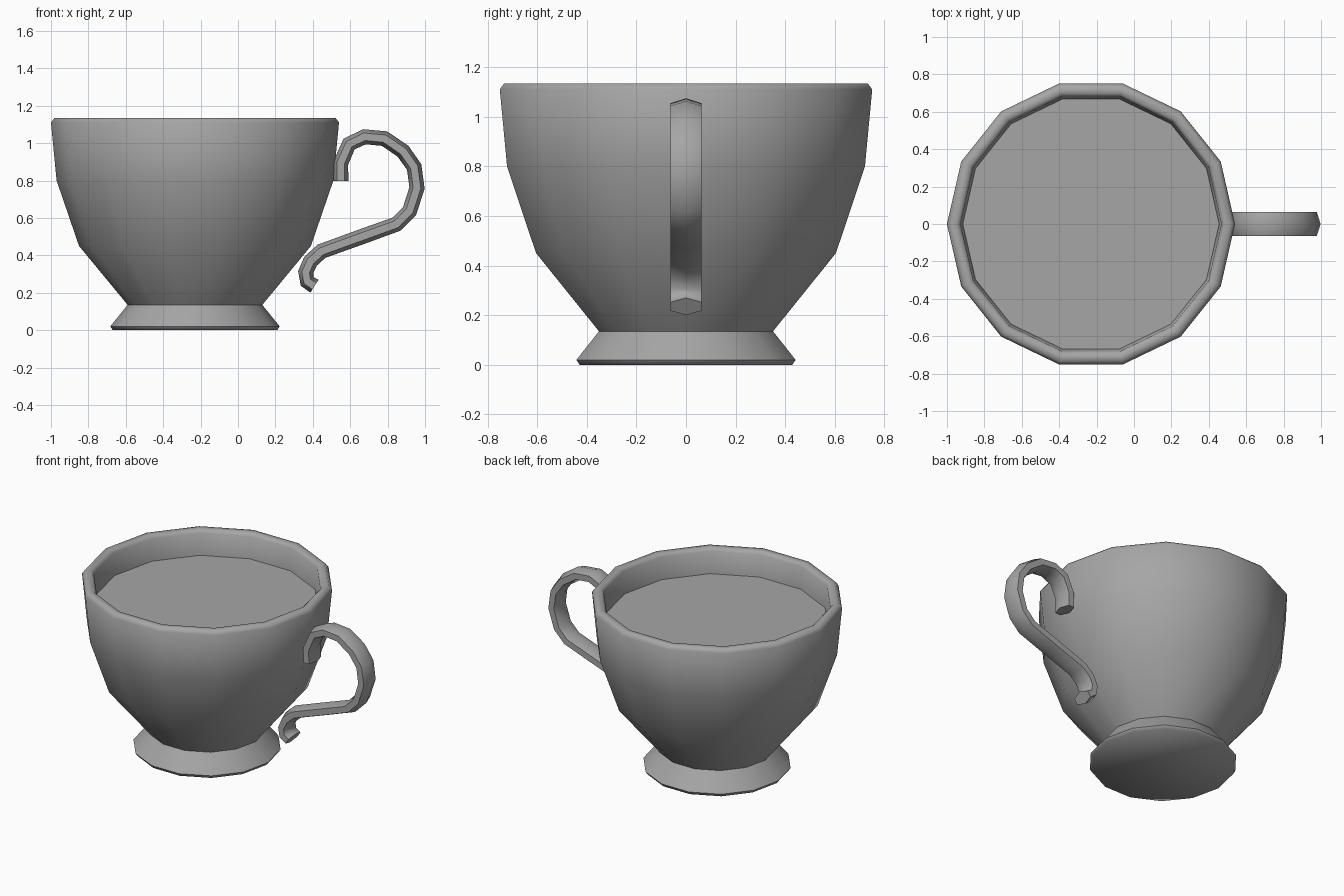
import bpy
import bmesh
from math import cos, sin, tau, radians
from mathutils import Vector

default = bpy.data.objects.get("Cube")
if default:
    bpy.data.objects.remove(default, do_unlink=True)

SIDES = 14
CUP_X = -0.23

grey = bpy.data.materials.new("plain grey")
grey.use_nodes = True
grey.diffuse_color = (0.38, 0.38, 0.38, 1)
grey.node_tree.nodes["Principled BSDF"].inputs["Base Color"].default_value = (0.38, 0.38, 0.38, 1)


def skin(name, rings, angle):
    """Join rings of points into a capped, smooth-shaded surface."""
    bm = bmesh.new()
    loops = [[bm.verts.new(p) for p in ring] for ring in rings]
    n = len(loops[0])
    for a, b in zip(loops, loops[1:]):
        for i in range(n):
            j = (i + 1) % n
            bm.faces.new((a[i], a[j], b[j], b[i]))
    bm.faces.new(loops[0][::-1])
    if len(loops) > 1:
        bm.faces.new(loops[-1])
        bmesh.ops.recalc_face_normals(bm, faces=bm.faces)
    else:
        bmesh.ops.reverse_faces(bm, faces=bm.faces)
    mesh = bpy.data.meshes.new(name)
    bm.to_mesh(mesh)
    bm.free()
    mesh.materials.append(grey)
    obj = bpy.data.objects.new(name, mesh)
    bpy.context.collection.objects.link(obj)
    bpy.ops.object.select_all(action='DESELECT')
    obj.select_set(True)
    bpy.context.view_layer.objects.active = obj
    bpy.ops.object.shade_smooth_by_angle(angle=radians(angle))
    return obj


def circle(r, z):
    return [(CUP_X + r * cos(tau * i / SIDES), r * sin(tau * i / SIDES), z)
            for i in range(SIDES)]


# Foot, bowl, rim and inner wall in one profile
cup_profile = [(0.44, 0), (0.453, 0.02), (0.36, 0.135),
               (0.62, 0.45), (0.74, 0.8), (0.77, 1.11), (0.752, 1.134),
               (0.715, 1.134), (0.698, 1.115), (0.685, 0.97),
               (0.66, 0.8), (0.55, 0.47), (0.3, 0.19)]
skin("cup", [circle(r, z) for r, z in cup_profile], 60)

# Drink surface inside the bowl
skin("drink", [circle(0.687, 0.97)], 30)

# Handle: stretched hexagon swept along an S-shaped path
path = [Vector((x, 0, z)) for x, z in [
    (0.55, 0.797), (0.548, 0.89), (0.594, 0.995), (0.676, 1.034),
    (0.783, 1.024), (0.882, 0.957), (0.942, 0.872), (0.957, 0.76),
    (0.917, 0.636), (0.848, 0.567), (0.671, 0.503), (0.447, 0.422),
    (0.388, 0.369), (0.362, 0.31), (0.37, 0.26), (0.409, 0.235)]]
rings = []
for k, p in enumerate(path):
    before = (p - path[k - 1]).normalized() if k else Vector()
    after = (path[k + 1] - p).normalized() if k + 1 < len(path) else Vector()
    tangent = (before + after).normalized()
    side = Vector((-tangent.z, 0, tangent.x))
    rings.append([p + side * 0.041 * cos(tau * i / 6)
                  + Vector((0, 0.073 * sin(tau * i / 6), 0)) for i in range(6)])
skin("handle", rings, 65)
